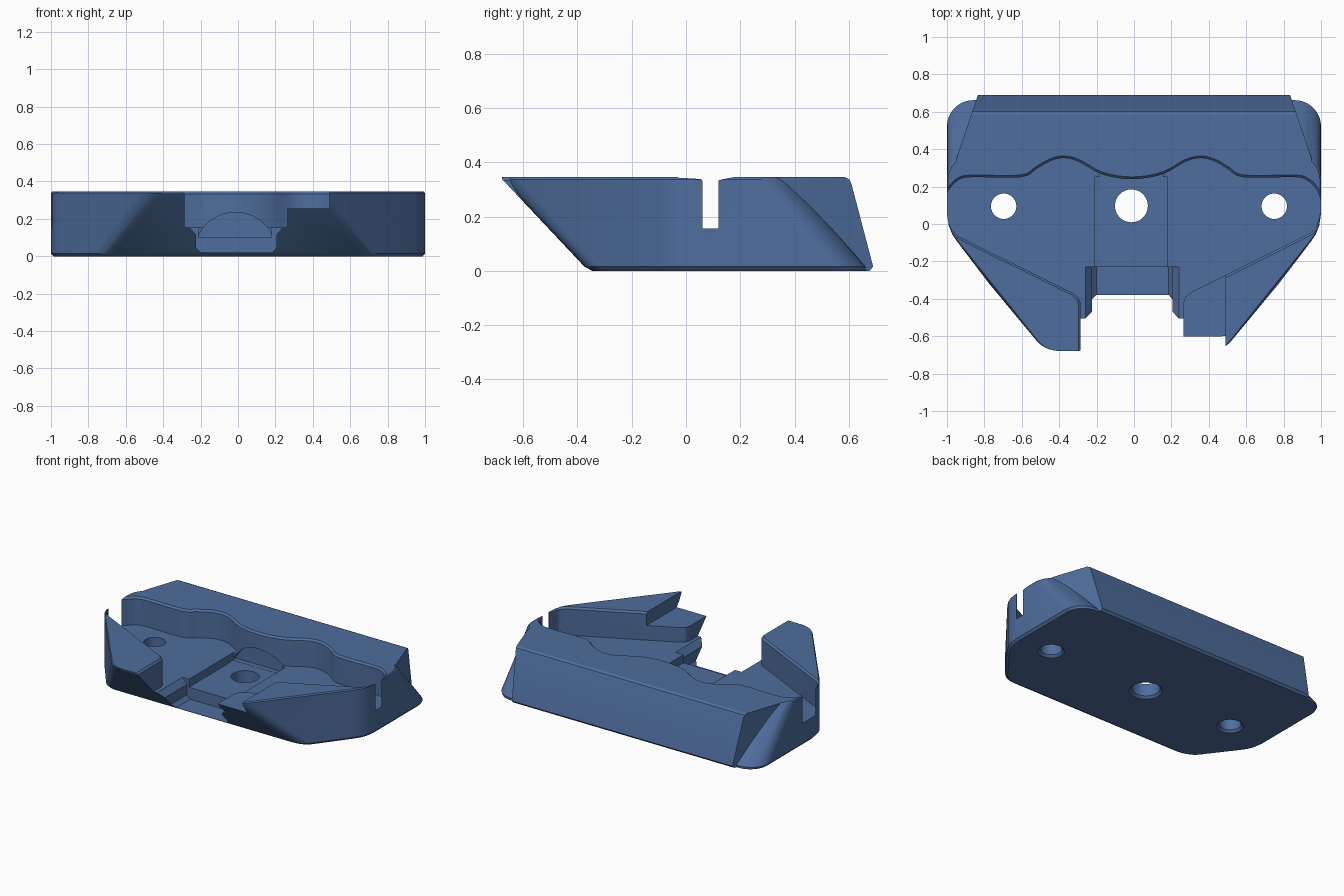
import bpy, bmesh, math
from mathutils import Vector

if "Cube" in bpy.data.objects:
    bpy.data.objects.remove(bpy.data.objects["Cube"])

H = 0.345  # overall height
blue = bpy.data.materials.new("steel_blue")
blue.diffuse_color = (0.078, 0.155, 0.34, 1)
blue.use_nodes = True
blue.node_tree.nodes["Principled BSDF"].inputs["Base Color"].default_value = blue.diffuse_color


def loft(name, rings):
    """Closed solid through equally long rings of 3D points."""
    bm = bmesh.new()
    vs = [[bm.verts.new(p) for p in r] for r in rings]
    n = len(vs[0])
    for a, b in zip(vs, vs[1:]):
        for i in range(n):
            j = (i + 1) % n
            bm.faces.new((a[i], a[j], b[j], b[i]))
    bm.faces.new(vs[0])
    bm.faces.new(vs[-1])
    bmesh.ops.recalc_face_normals(bm, faces=bm.faces)
    me = bpy.data.meshes.new(name)
    bm.to_mesh(me)
    bm.free()
    me.materials.append(blue)
    ob = bpy.data.objects.new(name, me)
    bpy.context.collection.objects.link(ob)
    return ob


def flat(pts, z):
    return [(x, y, z) for x, y in pts]


def box(name, x0, x1, y0, y1, z0, z1):
    p = [(x0, y0), (x1, y0), (x1, y1), (x0, y1)]
    return loft(name, [flat(p, z0), flat(p, z1)])


def along_y(name, pts, y0, y1):
    return loft(name, [[(x, y, z) for x, z in pts] for y in (y0, y1)])


def offset(pts, d):
    """Offset a counter-clockwise outline outward by d."""
    out = []
    for i, p in enumerate(pts):
        a, p, b = Vector(pts[i - 1]), Vector(p), Vector(pts[(i + 1) % len(pts)])
        e, f = (p - a).normalized(), (b - p).normalized()
        n1, n2 = Vector((e.y, -e.x)), Vector((f.y, -f.x))
        m = (n1 + n2) / (1 + n1.dot(n2))
        out.append(tuple(p + m * d))
    return out


def smooth(pts, steps=5):
    """Catmull-Rom curve through points."""
    q = [Vector(p) for p in [pts[0], *pts, pts[-1]]]
    out = []
    for a, b, c, d in zip(q, q[1:], q[2:], q[3:]):
        for k in range(steps):
            t = k / steps
            out.append(tuple(0.5 * (2 * b + (c - a) * t + (2 * a - 5 * b + 4 * c - d) * t * t
                                    + (3 * b - a - 3 * c + d) * t ** 3)))
    return out + [tuple(pts[-1])]


def combine(target, tool, op):
    m = target.modifiers.new(op, 'BOOLEAN')
    m.operation, m.solver, m.object = op, 'EXACT', tool
    bpy.context.view_layer.objects.active = target
    bpy.ops.object.modifier_apply(modifier=m.name)
    bpy.data.objects.remove(tool)


# Body outline at a height: leaning front, leaning rounded corners
def body_outline(z):
    s = 1 - z / H
    half = []
    for k in range(7):   # front corner sweeps outward towards the base
        a = math.radians(-90 + 50 * k / 6)
        half.append((0.40 + 0.15 * math.cos(a) + 0.27 * s, -0.535 + 0.15 * math.sin(a) + 0.325 * s))
    half += [(0.945, -0.095), (0.972, -0.055), (0.99, -0.01), (1, 0.055)]
    for k in range(9):   # back corner
        a = math.radians(90 * k / 8)
        half.append((0.86 + 0.14 * math.cos(a), 0.235 + 0.14 * math.sin(a) + 0.30 * s))
    return half + [(-x, y) for x, y in reversed(half)]


body = loft("mount_body", [flat(offset(body_outline(0.0), -0.014), 0),
                           flat(body_outline(0.015), 0.015),
                           flat(body_outline(H - 0.008), H - 0.008),
                           flat(offset(body_outline(H), -0.006), H)])

# Back block with vertical angled ends and a leaning rear face
rings = []
for z, y in ((0.0, 0.676), (0.015, 0.69), (0.32, 0.61), (0.337, 0.602), (H, 0.585)):
    x = 0.95 - (y - 0.35) * 0.34
    rings.append(flat([(-0.95, 0.2), (0.95, 0.2), (0.95, 0.35), (x, y), (-x, y), (-0.95, 0.35)], z))
combine(body, loft("back_block", rings), 'UNION')

# Main pocket with a wavy back wall and chamfered rim
wave = smooth([(1.0, 0.12), (0.975, 0.185), (0.93, 0.23), (0.86, 0.25), (0.585, 0.25), (0.5, 0.295),
               (0.43, 0.335), (0.36, 0.352), (0.28, 0.335), (0.15, 0.265), (-0.012, 0.24),
               (-0.17, 0.265), (-0.3, 0.335), (-0.38, 0.352), (-0.45, 0.335), (-0.52, 0.295),
               (-0.605, 0.25), (-0.87, 0.25), (-0.945, 0.23), (-1.0, 0.17)], 4)
pocket = [(0.265, -1.0), (0.265, -0.42), (0.275, -0.39), (0.305, -0.365), (0.94, -0.05),
          (0.975, -0.015), (0.995, 0.06), (1.1, 0.06), (1.1, 0.12)] + wave + \
         [(-1.1, 0.17), (-1.1, 0.02), (-0.995, 0.02), (-0.975, -0.03), (-0.94, -0.065),
          (-0.325, -0.37), (-0.295, -0.395), (-0.285, -0.425), (-0.285, -1.0)]
combine(body, loft("pocket_cut", [flat(pocket, 0.155), flat(pocket, H - 0.012),
                                  flat(offset(pocket, 0.018), H + 0.006),
                                  flat(offset(pocket, 0.018), H + 0.1)]), 'DIFFERENCE')

# Lowered step on the right wing
combine(body, box("wing_step_cut", 0.2, 0.49, -1, -0.2, 0.255, 0.5), 'DIFFERENCE')

# Central channel, front opening and arched undercut
combine(body, box("channel_cut", -0.21, 0.18, -0.3, 0.25, 0.1, 0.2), 'DIFFERENCE')
opening = [(-0.2, 0.02), (0.185, 0.02), (0.205, 0.045), (0.205, 0.115), (0.24, 0.155), (0.24, 0.2),
           (-0.26, 0.2), (-0.26, 0.155), (-0.225, 0.115), (-0.225, 0.045)]
combine(body, along_y("front_opening_cut", opening, -1, -0.23), 'DIFFERENCE')
arch = []
for k in range(17):
    a = math.radians(23 + 134 * k / 16)
    arch.append((-0.014 + 0.22 * math.cos(a), 0.015 + 0.22 * math.sin(a)))
combine(body, along_y("arch_cut", arch, 0.2, 0.285), 'DIFFERENCE')

# Screw holes with a flare on the underside
for hx, hy, r in ((-0.014, 0.097, 0.088), (-0.697, 0.095, 0.068), (0.75, 0.095, 0.068)):
    rings = []
    for z, q in ((-0.02, r + 0.035), (0.015, r), (0.3, r)):
        rings.append([(hx + q * math.cos(k * math.pi / 20), hy + q * math.sin(k * math.pi / 20), z)
                      for k in range(40)])
    combine(body, loft("hole_cut", rings), 'DIFFERENCE')

bpy.ops.object.select_all(action='DESELECT')
body.select_set(True)
bpy.context.view_layer.objects.active = body
bpy.ops.object.shade_smooth_by_angle(angle=math.radians(25))
